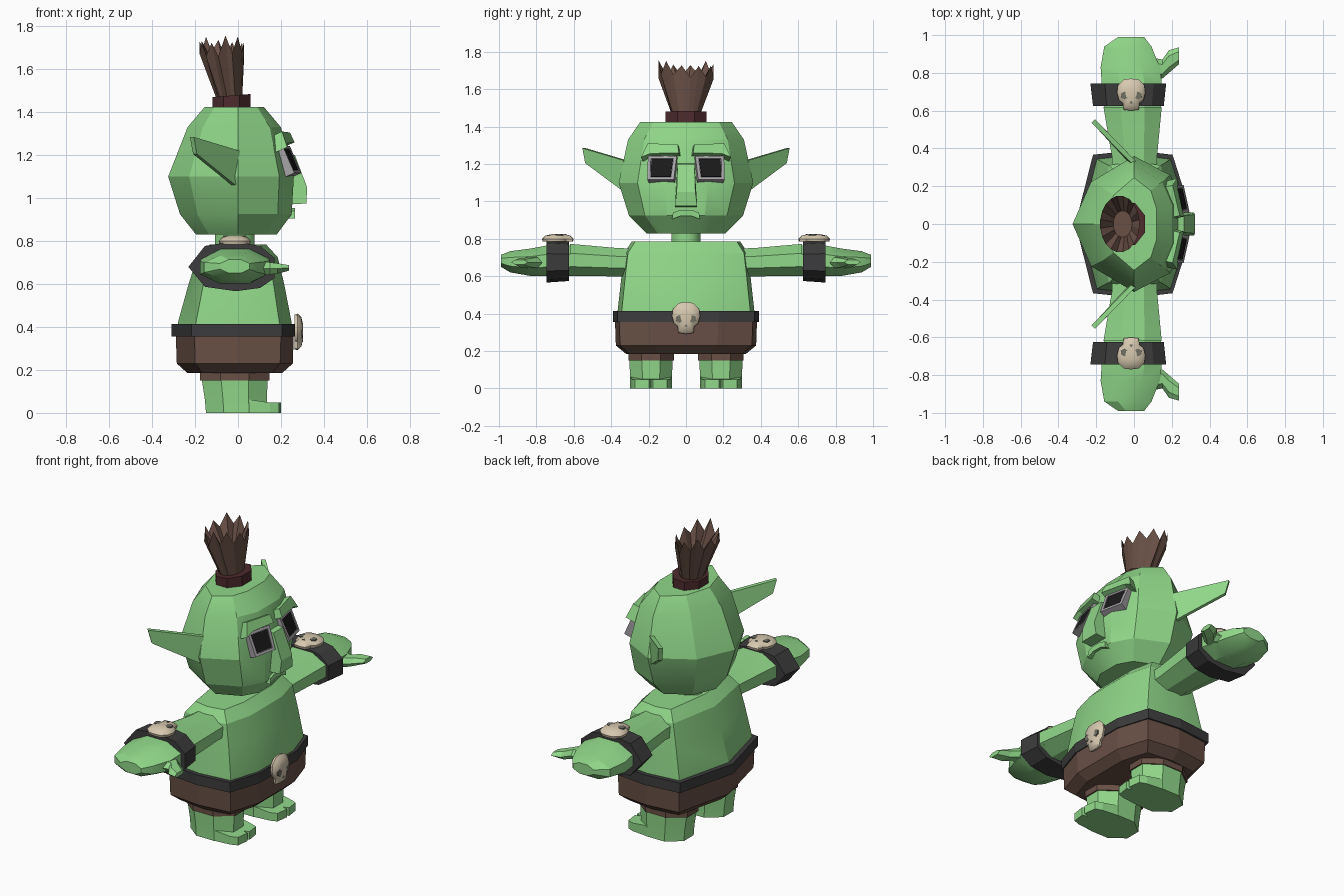
import bpy, bmesh, math, random
from mathutils import Vector, Matrix

if "Cube" in bpy.data.objects:
    bpy.data.objects.remove(bpy.data.objects["Cube"])

random.seed(4)


def material(name, rgb):
    m = bpy.data.materials.new(name)
    m.diffuse_color = (*rgb, 1)
    m.use_nodes = True
    m.node_tree.nodes["Principled BSDF"].inputs["Base Color"].default_value = m.diffuse_color
    return m


GREEN = material("green skin", (.28, .68, .25))
BROWN = material("brown cloth", (.14, .08, .06))
BELT = material("dark leather", (.045, .045, .047))
TIE = material("dark red", (.075, .024, .026))
BONE = material("bone", (.68, .58, .43))
SOCKET = material("socket", (.16, .16, .13))
BLACK = material("black", (.01, .01, .01))
FRAME = material("eye rim", (.4, .38, .4))


def loft(name, rings, mat, smooth=None):
    """Skin a list of equal-length rings and cap both ends."""
    bm = bmesh.new()
    vs = [[bm.verts.new(p) for p in r] for r in rings]
    n = len(vs[0])
    for a, b in zip(vs, vs[1:]):
        for i in range(n):
            j = (i + 1) % n
            bm.faces.new((a[i], a[j], b[j], b[i]))
    bm.faces.new(vs[0])
    bm.faces.new(vs[-1])
    bmesh.ops.recalc_face_normals(bm, faces=bm.faces)
    me = bpy.data.meshes.new(name)
    bm.to_mesh(me)
    bm.free()
    me.materials.append(mat)
    ob = bpy.data.objects.new(name, me)
    bpy.context.collection.objects.link(ob)
    if smooth:
        bpy.ops.object.select_all(action='DESELECT')
        ob.select_set(True)
        bpy.context.view_layer.objects.active = ob
        bpy.ops.object.shade_smooth_by_angle(angle=math.radians(smooth))
    return ob


def plan_ring(z, back, front, half, outline):
    """Half outline (+y side, back to front) mirrored into a full ring."""
    pts = outline + [(x, -y) for x, y in reversed(outline) if y > 0]
    return [(x * (front if x > 0 else back), y * half, z) for x, y in pts]


def oval(n, cx, cy, rx, ry, turn=0.5):
    return [(cx + rx * math.cos((i + turn) * math.tau / n),
             cy + ry * math.sin((i + turn) * math.tau / n)) for i in range(n)]


def slab(name, pts, depth, mat, frame):
    """Extrude a 2D outline along the third axis of a frame."""
    rings = [[frame @ Vector((u, v, w)) for u, v in pts] for w in (0, depth)]
    return loft(name, rings, mat)


# Head, neck
HEAD = [(-1, 0), (-.7, .62), (0, 1), (.74, .72), (1, .33)]
loft("head", [plan_ring(z, b, f, w, HEAD) for z, b, f, w in [
    (.83, .195, .18, .21), (.925, .27, .25, .305), (1.1, .325, .26, .36),
    (1.33, .235, .2, .31), (1.425, .155, .12, .245)]], GREEN, 25)
loft("neck", [[(x, y, z) for x, y in oval(8, -.015, 0, .1, .085)] for z in (.76, .85)], GREEN, 50)

# Torso, belt and skirt share one plan
BODY = [(-1, 0), (-.7, .94), (0, 1), (.77, .94), (1, .45)]
loft("torso", [plan_ring(z, b, f, w, BODY) for z, b, f, w in [
    (.35, .285, .25, .37), (.42, .28, .25, .365), (.6, .23, .215, .345),
    (.725, .19, .185, .33), (.785, .13, .13, .29)]], GREEN, 25)
loft("belt", [plan_ring(z, .31, .265, .39, BODY) for z in (.355, .415)], BELT)
loft("skirt", [plan_ring(z, b, f, w, BODY) for z, b, f, w in [
    (.185, .235, .205, .32), (.23, .285, .255, .375), (.37, .29, .26, .38)]], BROWN)

# Topknot
loft("hair_tie", [[(x, y, z + x * .08) for x, y in oval(8, -.03, 0, .095, .12)]
                  for z in (1.41, 1.48)], TIE)
n = 20
base = oval(n, -.04, 0, .06, .075)
tips = oval(n, -.075, 0, .105, .15)
core = oval(n, -.06, 0, .05, .07)
loft("hair", [[(x, y, 1.46) for x, y in base],
              [(x, y, 1.655 + (.065 + .04 * random.random() if i % 2 else .03 * random.random()))
               for i, (x, y) in enumerate(tips)],
              [(x, y, 1.6) for x, y in core]], BROWN)


# Skull badge: domed outline with cranium and jaw, sockets and nose hole
def skull(name, frame):
    half = [(0, .085), (.04, .08), (.07, .05), (.075, .01), (.065, -.03), (.045, -.045),
            (.04, -.08), (0, -.085)]
    pts = half + [(-u, v) for u, v in reversed(half[1:-1])]
    loft(name, [[frame @ Vector((u * k, v * k, w)) for u, v in pts]
                for k, w in ((.95, 0), (1, .015), (.8, .032), (.4, .04))], BONE, 40)
    for s in (-1, 1):
        slab(name + "_socket", oval(6, s * .036, -.005, .021, .021), .012,
             SOCKET, frame @ Matrix.Translation((0, 0, .028)))
    slab(name + "_nose", oval(3, 0, -.04, .01, .012, .75), .012, SOCKET,
         frame @ Matrix.Translation((0, 0, .028)))


def basis(u, v, w, o):
    return Matrix((u, v, w)).transposed().to_4x4() if o is None else \
        Matrix.Translation(o) @ Matrix((u, v, w)).transposed().to_4x4()


skull("belt_skull", basis((0, 1, 0), (0, 0, 1), (1, 0, 0), (.263, 0, .377)))

# Nose and mouth
nose = [(.22, 1.205, .045), (.265, 1.2, .045), (.322, 1.05, .05), (.318, .975, .06), (.23, .97, .06)]
loft("nose", [[(x, s * w, z) for x, z, w in nose] for s in (-1, 1)], GREEN)
lip = [(-.075, .905), (-.07, .94), (-.03, .955), (.03, .955), (.07, .94), (.075, .905),
       (.03, .922), (-.03, .922)]
slab("lip", lip, .06, GREEN, basis((0, 1, 0), (0, 0, 1), (1, 0, 0), (.205, 0, 0)))

ARM_RING = oval(8, 0, 0, 1.06, 1.06)


def arm_rings(s, spec):
    """Rings across y from (y, x min, x max, z min, z max)."""
    return [[((a + b) / 2 + u * (b - a) / 2, s * y, (c + d) / 2 + v * (d - c) / 2)
             for u, v in ARM_RING] for y, a, b, c, d in spec]


for s, side in ((-1, "right"), (1, "left")):
    # Ear: thin tapered sheet swept back
    ear = [(.0, .325, 1.22), (-.02, .335, 1.06), (-.2, .53, 1.205), (-.215, .545, 1.285)]
    loft(side + "_ear", [[(x + d, s * (y + d), z) for x, y, z in ear]
                         for d in (-.009, .009)], GREEN)

    # Eye: tilted rim with pupil, and a brow over it
    across = Vector((-.22 * 1, s * 1, 0)).normalized()
    up = Vector((-.42, -.0922 * s, 1)).normalized()
    out = across.cross(up)
    out = out if out.x > 0 else -out
    eye = basis(across, up, out, (.236, s * .13, 1.175))
    rim = [(-.08, .068), (.078, .068), (.07, -.07), (-.075, -.07)]
    loft(side + "_eye_rim", [[eye @ Vector((u * k, v * k, w)) for u, v in rim]
                             for k, w in ((1, -.03), (1, .016), (.78, .016), (.78, .008))], FRAME)
    slab(side + "_pupil", [(u * .74, v * .74) for u, v in rim], .006, BLACK,
         eye @ Matrix.Translation((0, 0, .008)))
    brow = [(-.095, .075), (-.085, .125), (.08, .13), (.11, .05), (.06, .072)]
    slab(side + "_brow", brow, .075, GREEN, eye @ Matrix.Translation((0, 0, -.035)))

    # Arm, hand, thumb
    loft(side + "_arm", arm_rings(s, [(.26, -.12, .125, .595, .75), (.36, -.12, .125, .598, .752),
                                      (.62, -.165, .15, .6, .775)]), GREEN, 25)
    loft(side + "_hand", arm_rings(s, [(.6, -.16, .145, .6, .765), (.75, -.175, .15, .6, .765),
                                       (.83, -.18, .14, .6, .75), (.94, -.16, .095, .62, .735),
                                       (.99, -.085, .055, .65, .715)]), GREEN, 25)
    thumb = [(.06, .75, .89, .63, .72), (.15, .77, .87, .64, .705),
             (.185, .8, .92, .645, .7), (.237, .845, .935, .66, .69)]
    loft(side + "_thumb", [[(x, s * ((a + b) / 2 + u * (b - a) / 2),
                             (c + d) / 2 + v * (d - c) / 2) for u, v in oval(6, 0, 0, 1, 1, 0)]
                           for x, a, b, c, d in thumb], GREEN)

    # Bracer with skull
    cuff = [(-.225, .68), (-.15, .775), (-.02, .795), (.1, .775), (.165, .72), (.165, .63),
            (.1, .585), (-.01, .57), (-.15, .59)]
    loft(side + "_bracer", [[(-.02 + (x + .02) * k, s * y, .69 + (z - .69) * k) for x, z in cuff]
                            for y, k in ((.625, .96), (.745, 1.03))], BELT)
    skull(side + "_bracer_skull", basis((-s, 0, 0), (0, s, 0), (0, 0, 1), (-.015, s * .685, .785))
          if s > 0 else basis((1, 0, 0), (0, -1, 0), (0, 0, 1), (-.015, s * .685, .785)))

    # Leg, trouser cuff and toes
    def leg_ring(z, a, b, w):
        return [(x, s * .187 + y, z) for x, y in oval(8, (a + b) / 2, 0, (b - a) / 1.86, w * 1.07)]
    loft(side + "_leg", [leg_ring(0, -.15, .135, .113), leg_ring(.06, -.155, .135, .113),
                         leg_ring(.17, -.172, .14, .118)], GREEN, 25)
    loft(side + "_cuff", [leg_ring(.15, -.178, .147, .123), leg_ring(.22, -.178, .147, .123)], BROWN)
    foot = [(.05, -.11), (.15, -.1), (.19, -.085), (.2, -.01), (.165, .0), (.2, .01),
            (.19, .085), (.15, .1), (.05, .11)]
    loft(side + "_toes", [[(x, s * .187 + y, z if x > .1 else z * 1.3) for x, y in foot]
                          for z in (0, .048)], GREEN)
